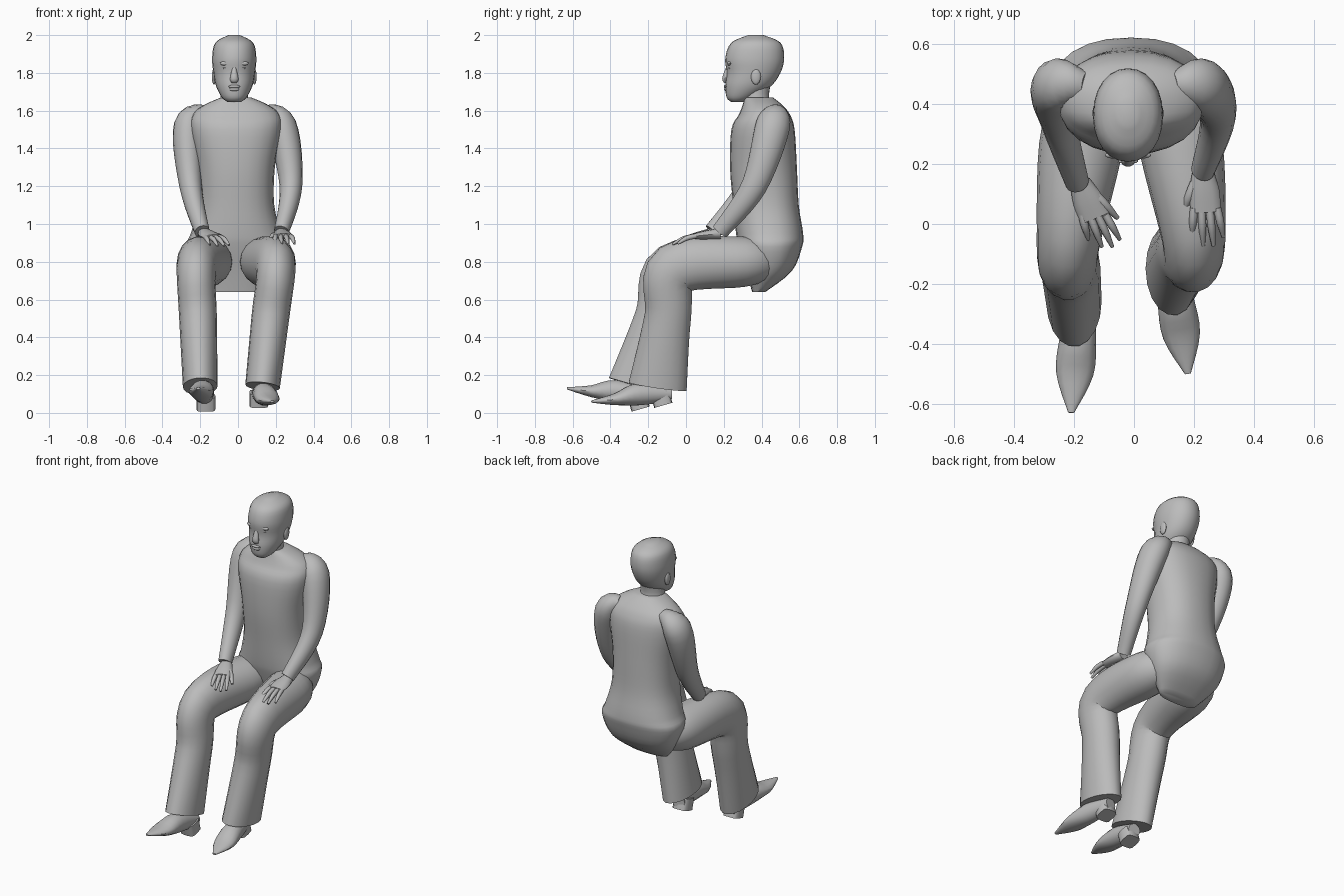
import bpy
import bmesh
from math import cos, sin, tau, copysign
from mathutils import Vector

cube = bpy.data.objects.get("Cube")
if cube:
    bpy.data.objects.remove(cube)

grey = bpy.data.materials.new("plain grey")
grey.use_nodes = True
grey.diffuse_color = (.5, .5, .5, 1)
grey.node_tree.nodes["Principled BSDF"].inputs["Base Color"].default_value = grey.diffuse_color


def finish(name, bm):
    """Turn a bmesh into a shaded grey object."""
    bmesh.ops.recalc_face_normals(bm, faces=bm.faces)
    mesh = bpy.data.meshes.new(name)
    bm.to_mesh(mesh)
    bm.free()
    mesh.materials.append(grey)
    part = bpy.data.objects.new(name, mesh)
    bpy.context.collection.objects.link(part)
    bpy.ops.object.select_all(action='DESELECT')
    bpy.context.view_layer.objects.active = part
    part.select_set(True)
    bpy.ops.object.shade_smooth_by_angle(angle=.8)


def resample(sections, steps):
    """Pass a smooth curve through all the sections."""
    rows = [Vector(section) for section in sections]
    last = len(rows) - 1
    smooth = []
    for i in range(last):
        before, start = rows[max(i - 1, 0)], rows[i]
        end, after = rows[i + 1], rows[min(i + 2, last)]
        leave, arrive = (end - before) / 2, (after - start) / 2
        for step in range(steps):
            t = step / steps
            ease = t * t * (3 - 2 * t)
            smooth.append(start.lerp(end, ease)
                          + leave * t * (1 - t) ** 2 - arrive * t * t * (1 - t))
    return smooth + [rows[last]]


def tube(name, sections, sides=18, steps=4, power=2, level=False):
    """Skin oval sections (x, y, z, half width, half depth) along a path."""
    rows = resample(sections, steps)
    points = [Vector(row[:3]) for row in rows]
    bm = bmesh.new()
    rings = []
    for i, row in enumerate(rows):
        along = points[min(i + 1, len(points) - 1)] - points[max(i - 1, 0)]
        along = Vector((0, 0, 1)) if level else along.normalized()
        side = Vector((1, 0, 0))
        side = (side - along * side.dot(along)).normalized()
        deep = along.cross(side)
        ring = []
        for k in range(sides):
            c, s = cos(tau * k / sides), sin(tau * k / sides)
            across = copysign(abs(c) ** (2 / power), c) * row[3]
            through = copysign(abs(s) ** (2 / power), s) * row[4]
            ring.append(bm.verts.new(points[i] + side * across + deep * through))
        rings.append(ring)
    for low, high in zip(rings, rings[1:]):
        for k in range(sides):
            bm.faces.new((low[k - 1], low[k], high[k], high[k - 1]))
    bm.faces.new(rings[0])
    bm.faces.new(rings[-1])
    finish(name, bm)


def stack(name, x, levels, power=2):
    """Skin level sections given as (z, front y, back y, half width)."""
    sections = [(x, (front + back) / 2, z, half, (back - front) / 2)
                for z, front, back, half in levels]
    tube(name, sections, sides=24, power=power, level=True)


def blob(name, centre, size):
    bm = bmesh.new()
    bmesh.ops.create_uvsphere(bm, u_segments=14, v_segments=10, radius=1)
    bmesh.ops.scale(bm, verts=bm.verts, vec=size)
    bmesh.ops.translate(bm, verts=bm.verts, vec=centre)
    finish(name, bm)


def arm(word, shoulder, elbow, wrist, inward):
    """A sleeve that slopes off the collar and tapers to the wrist."""
    thick, thin = .08, .04
    collar = Vector(shoulder) + Vector((inward * .1, 0, .07))
    joints = (collar, shoulder, elbow, wrist)
    radii = (thin, thick, (thick + thin) / 2, thin)
    tube(word + "_arm", [(*joint, r, r * 1.15) for joint, r in zip(joints, radii)], steps=6)


def hand(word, wrist, knuckle, inward):
    """A flat palm with four fanned fingers and a thumb on the inner side."""
    wrist, knuckle = Vector(wrist), Vector(knuckle)
    reach = knuckle - wrist
    across = Vector((inward, 0, 0))
    droop = Vector((0, 0, -.03))
    tube(word + "_palm", [(*wrist, .035, .03), (*wrist.lerp(knuckle, .5), .05, .024),
                          (*knuckle, .05, .015)], sides=12)

    def digit(name, root, tip, radius):
        middle = root.lerp(tip, .5) - droop * .3
        tube(name, [(*root, radius, radius), (*middle, radius, radius),
                    (*tip, radius / 2, radius / 2)], sides=8)

    for i, finger in enumerate(("little", "ring", "middle", "index")):
        spread = across * (i - 1.5)
        length = .8 if finger in ("ring", "middle") else .6
        digit(f"{word}_{finger}_finger", knuckle + spread * .026 - reach * .1,
              knuckle + spread * .035 + reach * length + droop, .013)
    digit(word + "_thumb", wrist + reach * .3 + across * .03,
          knuckle + across * .075 + droop, .016)


def trouser_leg(word, hip, knee, hem):
    """A leg with a rounded hip, bent at the knee and flared to the hem."""
    hip, knee, hem = Vector(hip), Vector(knee), Vector(hem)
    haunch = hip.lerp(Vector((0, hip.y, hip.z)), .3) + Vector((0, .16, 0))
    calf = knee.lerp(hem, .4)
    tube(word + "_trouser_leg", [(*haunch, .08, .09), (*hip, .14, .135), (*knee, .105, .14),
                                 (*calf, .1, .125), (*hem, .092, .157)], steps=6)


def shoe(word, heel, toe):
    """A pointed shoe on a block heel."""
    heel, toe = Vector(heel), Vector(toe)
    instep = heel.lerp(toe, .4) + Vector((0, 0, .015))
    ball = heel.lerp(toe, .7)
    tube(word + "_shoe", [(*heel, .04, .04), (*instep, .06, .06),
                          (*ball, .062, .032), (*toe, .01, .006)], sides=14)
    top = heel + Vector((0, -.06, .01))
    foot = heel + Vector((0, -.04, -.06))
    tube(word + "_shoe_heel", [(*top, .05, .05), (*foot, .05, .05)], sides=12, steps=1, power=4)


# Body core, one surface from the seat to the collar
stack("torso", -.01, [(.64, .35, .42, .13), (.75, .32, .56, .22), (.88, .28, .615, .265),
                      (.95, .265, .62, .24), (1.1, .25, .597, .202), (1.3, .233, .587, .205),
                      (1.5, .24, .575, .24), (1.58, .28, .55, .23), (1.63, .3, .51, .17),
                      (1.67, .31, .46, .08)], power=2.3)
stack("neck", -.02, [(1.6, .31, .47, .09), (1.67, .3, .44, .073), (1.75, .29, .45, .07)])

# Head and face
stack("head", -.02, [(1.645, .24, .3, .035), (1.67, .215, .36, .065), (1.73, .208, .45, .096),
                     (1.8, .215, .5, .11), (1.88, .208, .52, .117), (1.96, .24, .5, .1),
                     (2, .33, .41, .03)], power=2.1)
tube("nose", [(-.02, .222, 1.83, .01, .01), (-.02, .207, 1.77, .022, .016),
              (-.02, .214, 1.75, .016, .008)], sides=10)
blob("upper_lip", (-.02, .21, 1.728), (.034, .01, .008))
blob("lower_lip", (-.02, .212, 1.713), (.028, .01, .009))

# Paired parts of the face
for word, sign in (("left", 1), ("right", -1)):
    blob(word + "_brow", (sign * .042 - .02, .23, 1.85), (.035, .012, .012))
    blob(word + "_eye", (sign * .042 - .02, .233, 1.825), (.018, .01, .007))
    blob(word + "_ear", (sign * .107 - .02, .37, 1.78), (.012, .026, .042))

# Limbs, resting in a slightly uneven seated pose
arm("right", (-.26, .46, 1.52), (-.25, .34, 1.2), (-.19, .14, .96), 1)
arm("left", (.23, .46, 1.52), (.28, .36, 1.2), (.23, .18, .96), -1)
hand("right", (-.18, .14, .95), (-.13, .02, .93), 1)
hand("left", (.23, .18, .95), (.24, .04, .935), -1)
trouser_leg("right", (-.17, .3, .8), (-.22, -.07, .76), (-.2, -.26, .14))
trouser_leg("left", (.15, .3, .8), (.2, -.06, .76), (.13, -.15, .14))
shoe("right", (-.17, -.2, .08), (-.21, -.63, .13))
shoe("left", (.11, -.08, .1), (.18, -.5, .06))
